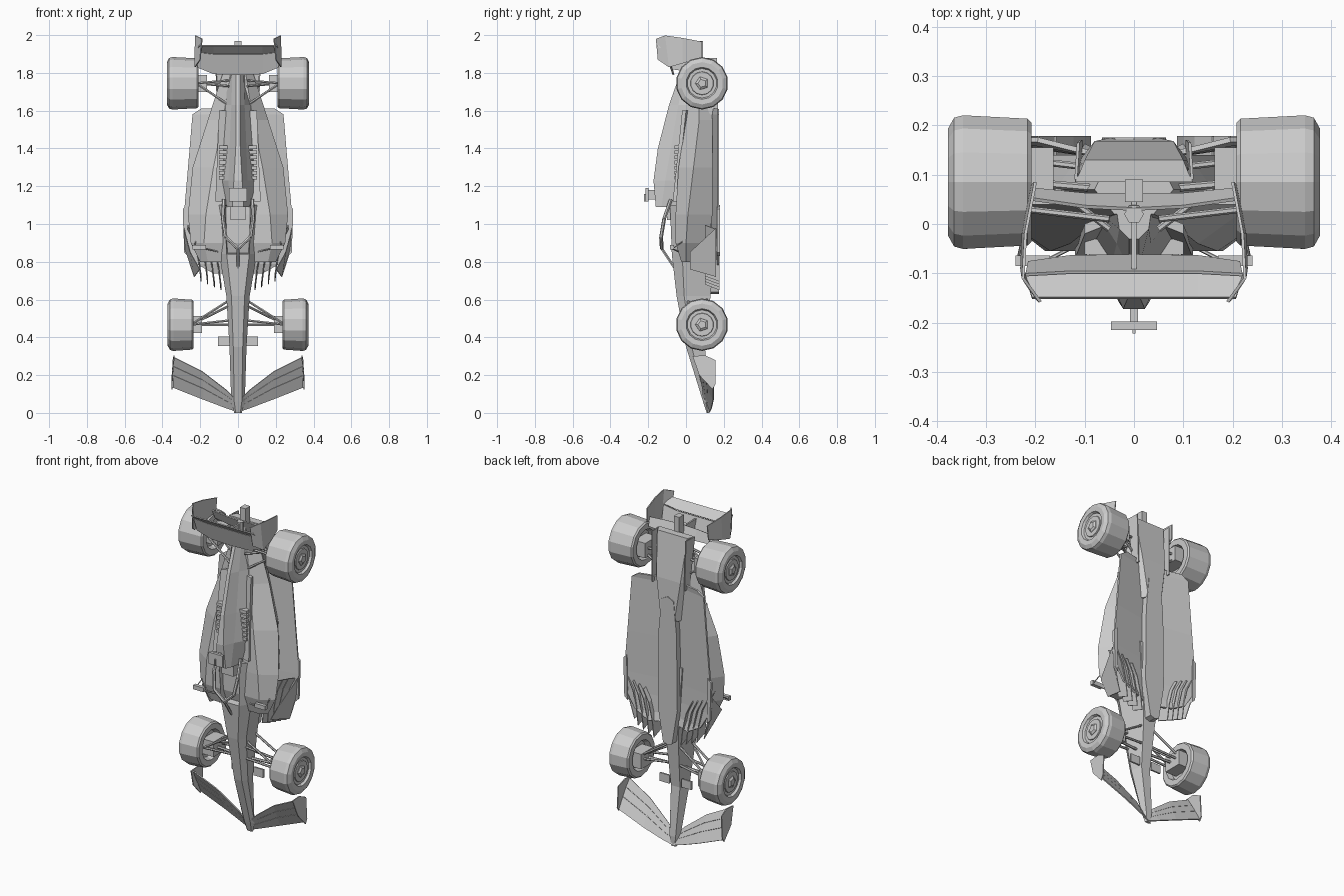
import bpy
import bmesh
import math
from mathutils import Vector

default_cube = bpy.data.objects.get("Cube")
if default_cube:
    bpy.data.objects.remove(default_cube)

grey = bpy.data.materials.new("light grey")
grey.use_nodes = True
grey.diffuse_color = (0.6, 0.6, 0.6, 1)
grey.node_tree.nodes["Principled BSDF"].inputs["Base Color"].default_value = grey.diffuse_color


def finish(name, bm, mirror=False, thickness=0):
    """Turn a bmesh into a named object, with optional thickness and x mirror."""
    bmesh.ops.recalc_face_normals(bm, faces=bm.faces)
    mesh = bpy.data.meshes.new(name)
    bm.to_mesh(mesh)
    bm.free()
    mesh.materials.append(grey)
    part = bpy.data.objects.new(name, mesh)
    bpy.context.collection.objects.link(part)
    if thickness:
        solid = part.modifiers.new("thickness", "SOLIDIFY")
        solid.thickness, solid.offset = thickness, 0
    if mirror:
        part.modifiers.new("mirror", "MIRROR").use_clip = False


def skin(bm, rings, closed=True):
    """Join successive rows of points with quads, capping closed rings."""
    rows = [[bm.verts.new(p) for p in ring] for ring in rings]
    count = len(rows[0])
    for a, b in zip(rows, rows[1:]):
        for i in range(count if closed else count - 1):
            j = (i + 1) % count
            bm.faces.new((a[i], a[j], b[j], b[i]))
    if closed:
        bm.faces.new(rows[0])
        bm.faces.new(rows[-1])


def hull(name, stations, recess=None):
    """Six-sided symmetric loft: z, roof y and half width, shoulder, belly."""
    bm = bmesh.new()
    rings = []
    for z, roof, rw, shoulder, sw, belly, bw in stations:
        half = [(rw, roof), (sw, shoulder), (bw, belly)]
        rings.append([(x, y, z) for x, y in half] + [(-x, y, z) for x, y in reversed(half)])
    skin(bm, rings)
    if recess:
        bmesh.ops.recalc_face_normals(bm, faces=bm.faces)
        low, high = recess
        top = [f for f in bm.faces if f.normal.y < -0.8 and low < f.calc_center_median().z < high]
        bmesh.ops.inset_region(bm, faces=top, thickness=0.015, depth=0)
        bmesh.ops.translate(bm, verts=list({v for f in top for v in f.verts}), vec=(0, 0.07, 0))
    finish(name, bm)


def plate(name, outline, push, mirror=True):
    """Extrude a flat outline along a vector."""
    bm = bmesh.new()
    push = Vector(push)
    skin(bm, [outline, [Vector(p) + push for p in outline]])
    finish(name, bm, mirror)


def box(name, low, high, mirror=True):
    (x, y, z), (u, v, w) = low, high
    plate(name, [(x, y, z), (u, y, z), (u, y, w), (x, y, w)], (0, v - y, 0), mirror)


def rods(name, points, radius, mirror=True):
    """Six-sided bar following a polyline."""
    bm = bmesh.new()
    for a, b in zip(points, points[1:]):
        a, b = Vector(a), Vector(b)
        turn = (b - a).to_track_quat("Z", "Y")
        ends = []
        for p in (a, b):
            angles = [math.tau * i / 6 for i in range(6)]
            ends.append([p + turn @ Vector((radius * math.cos(t), radius * math.sin(t), 0)) for t in angles])
        skin(bm, ends)
    finish(name, bm, mirror)


def lathe(name, profile, y, z, sides):
    """Revolve (x, radius) pairs around a sideways axle, on both sides."""
    bm = bmesh.new()
    angles = [math.tau * (i + 0.5) / sides for i in range(sides)]
    skin(bm, [[(x, y + r * math.cos(t), z + r * math.sin(t)) for t in angles] for x, r in profile])
    finish(name, bm, mirror=True)


def sheet(name, lead, trail, start, end, thickness):
    """Thin mirrored blade between two fractions of the chord from lead to trail lines."""
    bm = bmesh.new()
    pairs = [(Vector(a), Vector(b)) for a, b in zip(lead, trail)]
    skin(bm, [[a.lerp(b, t) for a, b in pairs] for t in (start, end)], closed=False)
    finish(name, bm, True, thickness)


# Wheels with shallow rims and hub caps
for label, inner, outer, axle in (("front", 0.235, 0.372, 0.467), ("rear", 0.208, 0.377, 1.745)):
    tyre = [(inner + 0.03, 0.08), (inner, 0.09), (inner, 0.124), (inner + 0.008, 0.132),
            (outer - 0.03, 0.139), (outer - 0.012, 0.134), (outer, 0.112), (outer - 0.002, 0.085),
            (outer - 0.015, 0.078)]
    lathe(label + "_wheel", tyre, 0.085, axle, 14)
    lathe(label + "_hub_cap", [(outer - 0.03, 0.042), (outer - 0.008, 0.036), (outer, 0.022)], 0.085, axle, 5)
    lathe(label + "_rim_ring", [(outer - 0.03, 0.068), (outer - 0.01, 0.06)], 0.085, axle, 14)
    box(label + "_brake_duct", (inner - 0.045, 0.04, axle - 0.045), (inner + 0.035, 0.155, axle + 0.045))

# Nose and survival cell with the cockpit opening
hull("nose_and_cockpit", [
    (0, 0.11, 0.012, 0.115, 0.02, 0.125, 0.012),
    (0.06, 0.09, 0.02, 0.105, 0.036, 0.128, 0.02),
    (0.35, 0, 0.025, 0.03, 0.045, 0.1, 0.03),
    (0.62, -0.05, 0.035, -0.01, 0.062, 0.13, 0.04),
    (0.84, -0.075, 0.06, -0.02, 0.1, 0.15, 0.06),
    (1.1, -0.085, 0.07, -0.02, 0.13, 0.15, 0.08)], recess=(0.9, 1.05))

# Sidepods narrowing to the gearbox
hull("sidepods", [
    (0.8, -0.025, 0.16, 0, 0.2, 0.08, 0.15),
    (0.9, -0.055, 0.18, 0, 0.25, 0.12, 0.17),
    (1.05, -0.055, 0.17, 0.01, 0.265, 0.14, 0.18),
    (1.3, -0.04, 0.13, 0.04, 0.24, 0.14, 0.17),
    (1.55, 0, 0.08, 0.07, 0.16, 0.14, 0.11),
    (1.8, 0.02, 0.04, 0.07, 0.08, 0.11, 0.06)])

# Engine cover, airbox and its roof camera
hull("engine_cover", [
    (1.09, -0.16, 0.03, -0.13, 0.045, -0.03, 0.07),
    (1.23, -0.172, 0.022, -0.11, 0.05, 0, 0.11),
    (1.4, -0.149, 0.012, -0.08, 0.045, 0.02, 0.11),
    (1.63, -0.09, 0.01, -0.04, 0.035, 0.03, 0.08),
    (1.8, -0.03, 0.01, -0.01, 0.03, 0.06, 0.04)])
box("camera_stem", (-0.008, -0.2, 1.13), (0.008, -0.16, 1.18), mirror=False)
box("camera_bar", (-0.047, -0.215, 1.12), (0.047, -0.198, 1.19), mirror=False)
box("camera_fin", (-0.003, -0.222, 1.12), (0.003, -0.21, 1.16), mirror=False)
plate("cover_shoulder", [(0.055, -0.05, 1.12), (0.12, -0.07, 1.12), (0.1, -0.02, 1.6), (0.05, 0, 1.6)], (0, 0.02, 0))
for i in range(7):
    z = 1.235 + i * 0.027
    box("cooling_slat", (0.05, -0.062, z), (0.1, -0.03, z + 0.019))

# Halo, seat headrest and mirrors
rods("halo_strut", [(0, -0.055, 0.76), (0, -0.128, 0.87)], 0.008, mirror=False)
rods("halo_hoop", [(0, -0.128, 0.87), (0.065, -0.132, 0.93), (0.08, -0.115, 1.03), (0.075, -0.08, 1.13)], 0.01)
box("headrest", (-0.04, -0.1, 1.02), (0.04, -0.02, 1.09), mirror=False)
box("mirror_housing", (0.17, -0.085, 0.865), (0.24, -0.064, 0.89))
rods("mirror_stalk", [(0.09, -0.03, 0.85), (0.18, -0.075, 0.87)], 0.004)
rods("mirror_brace", [(0.235, -0.07, 0.87), (0.22, 0, 0.92)], 0.003)

# Floor tunnels rising toward the keel, edge strips and leading fences
edge = [(0.13, 0.74), (0.22, 0.79), (0.28, 0.89), (0.29, 1.0), (0.268, 1.25), (0.24, 1.58), (0.195, 1.61)]
sheet("floor", [(x, 0.171, z) for x, z in edge], [(0.05, 0.135, z) for x, z in edge], 0, 1, 0.01)
plate("keel", [(0, 0.12, 0.63), (0.03, 0.12, 0.64), (0.065, 0.12, 0.85), (0.06, 0.12, 1.3), (0.04, 0.12, 1.5),
               (0, 0.12, 1.52)], (0, 0.056, 0))
plate("floor_edge_wing", [(0.285, 0.165, 0.85), (0.292, 0.165, 1.08), (0.27, 0.165, 1.1), (0.265, 0.165, 0.83)], (0, 0.015, 0))
plate("floor_side_wall", [(0.2, 0.02, 0.76), (0.25, 0.02, 0.85), (0.285, 0.16, 0.98), (0.275, 0.16, 0.86), (0.23, 0.16, 0.72)], (0.004, 0, 0))
for i in range(4):
    x, z = 0.09 + i * 0.035, 0.65 + i * 0.015
    path = [(x, z), (x + 0.012, z + 0.1), (x + 0.035, z + 0.2), (x + 0.07, z + 0.27)]
    sheet("floor_fence", [(u, 0.1, w + 0.03) for u, w in path], [(u, 0.178, w) for u, w in path], 0, 1, 0.005)

# Diffuser ramp with side fences, and rear crash structure
hull("diffuser", [
    (1.38, 0.12, 0.05, 0.14, 0.07, 0.176, 0.045),
    (1.62, 0.1, 0.1, 0.13, 0.11, 0.168, 0.08),
    (1.88, 0.085, 0.12, 0.105, 0.11, 0.13, 0.1)])
plate("diffuser_fence", [(0.105, 0.17, 1.58), (0.11, 0.165, 1.88), (0.115, 0.09, 1.88), (0.105, 0.12, 1.58)], (0.006, 0, 0))
box("rear_crash_beam", (-0.018, 0.045, 1.75), (0.018, 0.09, 1.97), mirror=False)
rods("exhaust", [(0, 0.02, 1.76), (0, 0.02, 1.9)], 0.02, mirror=False)

# Front wing: three overlapping blades and endplates
lead = [(0, 0.125, 0.005), (0.06, 0.135, 0.025), (0.18, 0.145, 0.07), (0.345, 0.145, 0.135)]
trail = [(0.02, 0.09, 0.08), (0.06, 0.09, 0.12), (0.19, 0.07, 0.22), (0.34, 0.055, 0.295)]
for label, start, end in (("main", 0, 0.4), ("middle", 0.41, 0.7), ("upper", 0.71, 1)):
    sheet("front_wing_" + label, lead, trail, start, end, 0.006)
plate("front_wing_endplate", [(0.347, 0.14, 0.125), (0.347, 0.155, 0.15), (0.34, 0.155, 0.28), (0.335, 0.1, 0.305),
                              (0.335, 0.035, 0.3), (0.345, 0.07, 0.2)], (0.006, 0, 0))
box("nose_winglet", (0.04, 0.09, 0.355), (0.105, 0.1, 0.405))

# Rear wing: flat main plane, steep flap, curved endplates, beam and pylon
lead = [(0, -0.066, 1.79), (0.13, -0.068, 1.795), (0.215, -0.08, 1.83)]
middle = [(0, -0.1, 1.9), (0.13, -0.1, 1.9), (0.22, -0.105, 1.91)]
trail = [(0, -0.15, 1.945), (0.13, -0.15, 1.945), (0.207, -0.15, 1.945)]
sheet("rear_wing_plane", lead, middle, 0, 1, 0.01)
sheet("rear_wing_flap", middle, trail, 0.05, 1, 0.006)
front_edge = [(0.2, -0.148, 1.87), (0.228, -0.09, 1.83), (0.225, -0.02, 1.85), (0.205, 0.08, 1.88)]
back_edge = [(0.19, -0.158, 1.98), (0.225, -0.11, 1.998), (0.22, -0.02, 1.985), (0.2, 0.085, 1.965)]
sheet("rear_wing_endplate", front_edge, back_edge, 0, 1, 0.006)
lead = [(0, 0.06, 1.83), (0.1, 0.06, 1.84), (0.2, 0.07, 1.85)]
trail = [(0, 0.03, 1.9), (0.1, 0.035, 1.9), (0.205, 0.05, 1.9)]
sheet("beam_wing", lead, trail, 0, 1, 0.007)
plate("wing_pylon", [(-0.005, 0.05, 1.8), (-0.005, -0.08, 1.82), (-0.005, -0.1, 1.89), (-0.005, 0.05, 1.89)],
      (0.01, 0, 0), mirror=False)

# Suspension arms and drive shafts
for label, hub, axle, low, high, reach in (("front", 0.25, 0.467, 0.49, 0.6, 0.04), ("rear", 0.22, 1.745, 1.63, 1.76, 0.05)):
    for level, y in (("upper", 0.01), ("lower", 0.11)):
        rods(label + "_" + level + "_wishbone", [(reach, y, low), (hub, y + 0.02, axle), (reach, y, high)], 0.007)
    rods(label + "_push_rod", [(reach, -0.01, high - 0.03), (hub, 0.12, axle)], 0.007)
    rods(label + "_axle", [(reach, 0.07, axle), (hub, 0.085, axle)], 0.008)
